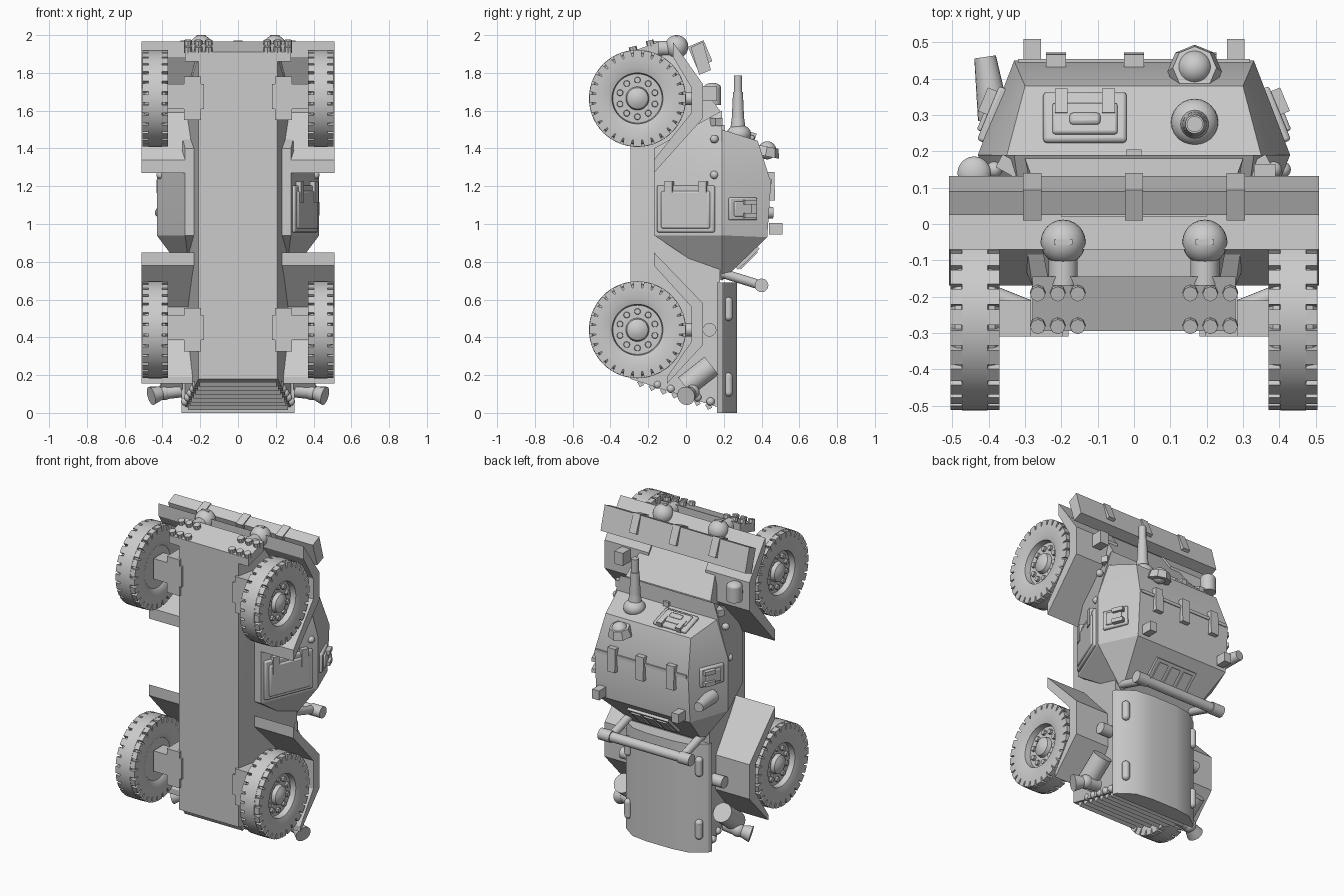
import bpy, bmesh, math
from mathutils import Vector, Matrix

cube = bpy.data.objects.get("Cube")
if cube:
    bpy.data.objects.remove(cube)

grey = bpy.data.materials.new("plain_grey")
grey.use_nodes = True
grey.diffuse_color = (0.6, 0.6, 0.6, 1)
grey.node_tree.nodes["Principled BSDF"].inputs["Base Color"].default_value = (0.6, 0.6, 0.6, 1)
parts = []


def make(name, bm):
    bmesh.ops.recalc_face_normals(bm, faces=bm.faces)
    mesh = bpy.data.meshes.new(name)
    bm.to_mesh(mesh)
    bm.free()
    mesh.materials.append(grey)
    ob = bpy.data.objects.new(name, mesh)
    bpy.context.collection.objects.link(ob)
    parts.append(ob)
    return ob


def solid(name, points):
    """Convex body, symmetric across x."""
    bm = bmesh.new()
    for x, y, z in points:
        for s in (1, -1):
            bm.verts.new((s * x, y, z))
    bmesh.ops.convex_hull(bm, input=bm.verts)
    bmesh.ops.dissolve_limit(bm, angle_limit=0.01, verts=bm.verts, edges=bm.edges)
    return make(name, bm)


def box(name, loc, size, rot=(0, 0, 0), bevel=0.0):
    bm = bmesh.new()
    bmesh.ops.create_cube(bm, size=1, matrix=Matrix.Diagonal((*size, 1)))
    ob = make(name, bm)
    ob.location, ob.rotation_euler = loc, rot
    if bevel:
        mod = ob.modifiers.new("soft_edges", "BEVEL")
        mod.width, mod.segments = bevel, 2
    return ob


def rod(name, a, b, r1, r2=None, n=20):
    a, b = Vector(a), Vector(b)
    bm = bmesh.new()
    m = Matrix.Translation((a + b) / 2) @ (b - a).to_track_quat("Z", "Y").to_matrix().to_4x4()
    bmesh.ops.create_cone(bm, cap_ends=True, segments=n, radius1=r1,
                          radius2=r1 if r2 is None else r2, depth=(b - a).length, matrix=m)
    return make(name, bm)


def ball(name, loc, r, scale=(1, 1, 1)):
    bm = bmesh.new()
    m = Matrix.Translation(loc) @ Matrix.Diagonal((*scale, 1))
    bmesh.ops.create_uvsphere(bm, u_segments=24, v_segments=14, radius=r, matrix=m)
    return make(name, bm)


def extrude_x(name, profile, x0, x1):
    bm = bmesh.new()
    face = bm.faces.new([bm.verts.new((x0, y, z)) for y, z in profile])
    out = bmesh.ops.extrude_face_region(bm, geom=[face])["geom"]
    bmesh.ops.translate(bm, vec=(x1 - x0, 0, 0),
                        verts=[v for v in out if isinstance(v, bmesh.types.BMVert)])
    return make(name, bm)


def wheel(name, side, z):
    half = [(.035, .257), (.037, .243), (.055, .238), (.067, .222), (.067, .17), (.055, .135)]
    hub = [(.02, .13), (.02, .062), (.045, .056), (.06, .03), (.064, 0)]
    prof = [(-.05, 0), (-.05, .13)] + [(-x, r) for x, r in half[::-1]] + half + hub
    bm = bmesh.new()
    vs = [bm.verts.new((x, 0, r)) for x, r in prof]
    es = [bm.edges.new(p) for p in zip(vs, vs[1:])]
    bmesh.ops.spin(bm, geom=vs + es, cent=(0, 0, 0), axis=(1, 0, 0), angle=math.tau, steps=56)
    bmesh.ops.remove_doubles(bm, verts=bm.verts, dist=0.0005)
    # tread blocks on both shoulders
    for i in range(28):
        turn = Matrix.Rotation(math.tau * i / 28, 4, "X")
        for s in (1, -1):
            bmesh.ops.create_cube(bm, size=1, matrix=turn @ Matrix.Translation((s * .05, 0, .238))
                                  @ Matrix.Diagonal((.034, .043, .034, 1)))
    # wheel nuts
    for i in range(10):
        turn = Matrix.Rotation(math.tau * i / 10, 4, "X")
        bmesh.ops.create_cone(bm, cap_ends=True, segments=10, radius1=.018, radius2=.015, depth=.02,
                              matrix=turn @ Matrix.Translation((.025, 0, .097))
                              @ Matrix.Rotation(math.pi / 2, 4, "Y"))
    bmesh.ops.transform(bm, matrix=Matrix.Diagonal((side, 1, 1, 1)), verts=bm.verts)
    make(name, bm).location = (side * .438, -.257, z)


# hull bodies
solid("lower_hull", [(.21, -.295, .18), (.21, -.295, 1.88), (.28, .17, .03), (.29, .18, .7),
                     (.3, .18, 1.6), (.22, -.04, 1.9)])
solid("sponsons", [(.28, -.17, .94), (.28, -.17, 1.4), (.43, .19, .94), (.43, .19, 1.27),
                   (.25, .19, .7), (.33, .19, 1.6)])
solid("upper_hull", [(.43, .19, .94), (.43, .19, 1.27), (.35, .19, 1.5), (.25, .19, .7),
                     (.33, .43, .93), (.33, .45, 1.22), (.3, .38, 1.44)])
solid("engine_cover", [(.3, .165, 0), (.3, .165, .69), (.29, .19, 0), (.29, .19, .69),
                       (.2, .255, 0), (.2, .255, .69), (.09, .27, 0), (.09, .27, .69)])
solid("nose_plate", [(.28, -.145, 1.965), (.28, -.295, 1.91), (.28, -.145, 1.9), (.28, -.295, 1.86)])

# rear grille slats
for i in range(7):
    t = (i + .5) / 7
    box("grille_slat", (0, -.27 + .42 * t, .165 - .14 * t), (.4 + .14 * t, .025, .03), (.5, 0, 0))

# fenders, wheels, axles
front = [(-.07, 1.965), (.09, 1.74), (.09, 1.56), (-.17, 1.27), (-.17, 1.34), (.03, 1.59),
         (.03, 1.72), (-.07, 1.885)]
rear = [(-.17, .85), (.09, .58), (.09, .36), (-.1, .155), (-.1, .19), (.03, .38),
        (.03, .56), (-.17, .78)]
for s in (1, -1):
    extrude_x("front_fender", front, s * .2, s * .51)
    extrude_x("rear_fender", rear, s * .2, s * .51)
    for z in (.44, 1.665):
        wheel("wheel", s, z)
        box("axle_housing", (s * .28, -.26, z + .01), (.2, .1, .13))
        box("axle_mount", (s * .24, -.25, z), (.09, .12, .23))
        rod("drive_shaft", (s * .25, -.25, z), (s * .4, -.19, z), .025)
        rod("damper", (s * .3, -.02, z), (s * .3, .045, z), .035)
extrude_x("front_crossplate", [(-.07, 1.965), (.02, 1.84), (-.01, 1.82), (-.07, 1.89)], -.51, .51)

# splash board and straps
extrude_x("splash_board", [(.025, 1.935), (.09, 1.965), (.132, 1.815), (.07, 1.79)], -.51, .51)
for x in (-.28, 0, .28):
    box("board_strap", (x, .075, 1.9), (.05, .09, .12), (.4, 0, 0))

# headlights and nose bolts
for s in (1, -1):
    ball("headlight", (s * .195, -.05, 1.938), .062)
    box("headlight_slot", (s * .195, -.05, 1.996), (.05, .014, .008))
    rod("headlight_stalk", (s * .195, -.17, 1.93), (s * .195, -.06, 1.93), .04)
    for x in (.155, .21, .265):
        for y, z in ((-.185, 1.95), (-.275, 1.917)):
            rod("nose_bolt", (s * x, y, z - .01), (s * x, y - .008, z + .022), .021, n=8)
    for z in (1.26, 1.45):
        ball("side_bolt", (s * .41 if z < 1.4 else s * .385, .15, z), .022)

# gun, cupola and roof fittings
ball("gun_mount", (.167, .28, 1.475), .065, (1, 1, .8))
rod("gun_collar", (.167, .275, 1.47), (.167, .275, 1.56), .045, .033)
rod("gun_barrel", (.167, .275, 1.55), (.167, .275, 1.7), .033, .026)
rod("gun_muzzle", (.167, .275, 1.69), (.167, .275, 1.785), .022)
rod("periscope_base", (.167, .42, 1.36), (.167, .43, 1.41), .075, .06, 8)
ball("periscope_dome", (.167, .43, 1.39), .048)
box("roof_seam", (0, .449, 1.225), (.64, .012, .02))
for x in (-.215, 0, .2):
    box("roof_strap", (x, .452, 1.2), (.055, .035, .15), (.03, 0, 0))
for s in (1, -1):
    box("roof_block", (s * .28, .475, .975), (.048, .07, .06))

# driver hatch on the sloped front
tilt = -1.255
box("driver_hatch", (-.135, .293, 1.475), (.23, .145, .025), (-.32, 0, 0), .01)
box("driver_hatch_panel", (-.135, .29, 1.49), (.18, .09, .02), (-.32, 0, 0), .008)
box("vision_slot", (-.135, .29, 1.502), (.085, .035, .02), (-.32, 0, 0), .012)
for x in (-.2, -.07):
    box("driver_hinge", (x, .335, 1.472), (.035, .07, .035), (-.32, 0, 0))
box("front_catch", (0, .197, 1.51), (.04, .015, .03))

# side hatches on the upper hull
for s, z in ((1, 1.08), (-1, 1.2)):
    rot = (0, 0, s * .395)
    box("pistol_hatch", (s * .388, .3, z), (.03, .16, .12), rot, .008)
    box("pistol_hatch_panel", (s * .4, .3, z), (.03, .1, .08), rot, .006)
    for dz in (-.035, .035):
        box("pistol_hinge", (s * .395, .335, z + dz), (.045, .07, .025), rot)
    box("base_catch", (s * .345, .16, 1.54), (.06, .04, .04), (0, 0, s * .5))

# crew door on one sponson
rot = (0, 0, -.395)
box("crew_door", (.353, .0, 1.08), (.025, .33, .25), rot, .01)
box("crew_door_panel", (.36, .0, 1.075), (.03, .28, .2), rot, .01)
for y in (-.09, .09):
    box("door_hinge", (.365 + y * .417, y, 1.17), (.03, .045, .11), rot)

# conical vent and fender lamp on the other side
rod("vent_cone", (-.385, .29, 1.06), (-.41, .46, 1.06), .045, .03)
rod("fender_lamp", (-.44, .14, 1.63), (-.44, .14, 1.72), .046)
ball("fender_lamp_cap", (-.44, .14, 1.72), .046, (1, 1, .6))
rod("fender_lamp_stem", (-.44, .08, 1.67), (-.44, .15, 1.67), .025)
box("fender_box", (.36, .12, 1.69), (.06, .09, .08))

# rear slope vents and tow bar
for x in (-.09, 0, .09):
    box("rear_vent", (x, .325, .815), (.065, .13, .03), (.78, 0, 0))
box("rear_vent_frame", (0, .325, .82), (.29, .16, .02), (.78, 0, 0))
rod("tow_bar", (-.3, .4, .675), (.3, .4, .675), .03)
for s in (1, -1):
    rod("tow_arm", (s * .25, .19, .74), (s * .25, .4, .675), .025)
    rod("bar_collar", (s * .24, .4, .675), (s * .32, .4, .675), .036)

# engine cover handles, silencers and elbows
for s in (1, -1):
    for z in (.15, .55):
        rod("cover_handle", (s * .25, .225, z - .04), (s * .25, .225, z + .04), .023)
        for dz in (-.04, .04):
            ball("handle_end", (s * .25, .225, z + dz), .023)
    rod("silencer", (s * .35, -.005, .14), (s * .35, .135, .25), .06)
    rod("silencer_neck", (s * .3, .03, .12), (s * .39, .03, .11), .038)
    ball("silencer_elbow", (s * .39, .03, .11), .042)
    rod("silencer_flare", (s * .39, .03, .11), (s * .46, .0, .09), .03, .05)
    rod("rear_knob", (s * .28, .125, .44), (s * .36, .125, .44), .036)
    for i in range(5):
        t = i / 4
        ball("rear_bolt", (s * (.22 + .06 * t), -.15 + .28 * t, .15 - .09 * t), .022)

# smooth round surfaces, keep hard edges
bpy.ops.object.select_all(action="DESELECT")
for ob in parts:
    ob.select_set(True)
bpy.context.view_layer.objects.active = parts[0]
bpy.ops.object.shade_smooth_by_angle(angle=math.radians(30))
